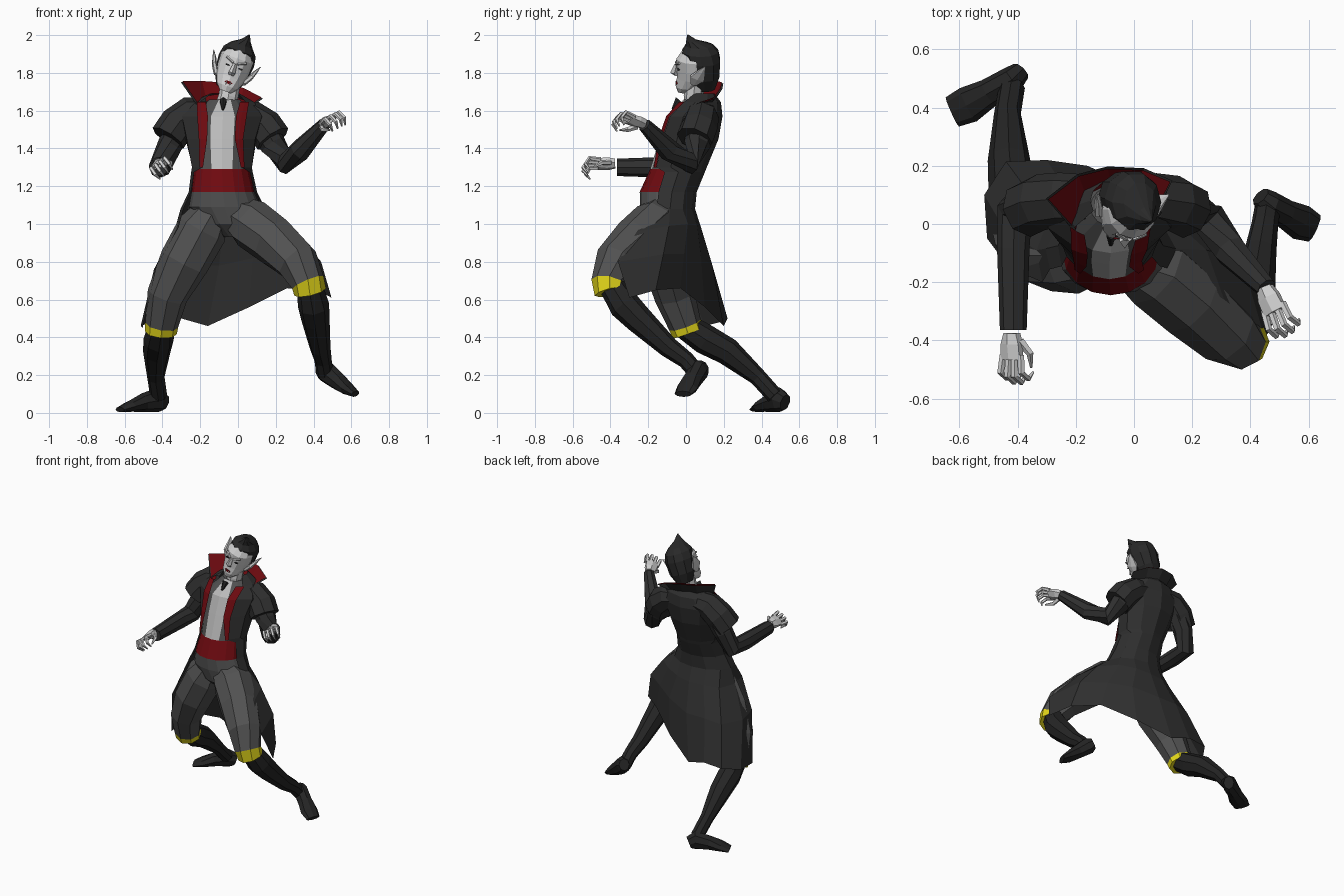
import bpy, bmesh, math
from mathutils import Vector, Matrix


def material(name, r, g, b):
    m = bpy.data.materials.new(name)
    m.diffuse_color = (r, g, b, 1)
    return m


COAT = material("coat black", .028, .028, .028)
BOOT = material("boot black", .018, .018, .018)
HAIR = material("hair black", .022, .022, .022)
GREY = material("trouser grey", .082, .082, .082)
RED = material("dark red", .155, .003, .005)
YELLOW = material("yellow trim", .75, .66, .01)
SKIN = material("pale skin", .64, .64, .64)
SHIRT = material("shirt white", .50, .50, .50)
X, Y, Z = Vector((1, 0, 0)), Vector((0, 1, 0)), Vector((0, 0, 1))


def finish(bm, name, *mats, closed=True):
    if closed:
        bmesh.ops.recalc_face_normals(bm, faces=bm.faces[:])
    me = bpy.data.meshes.new(name)
    bm.to_mesh(me)
    bm.free()
    for m in mats:
        me.materials.append(m)
    ob = bpy.data.objects.new(name, me)
    bpy.context.collection.objects.link(ob)
    return ob


def add_tube(bm, secs, n=8, ref=X, flat=False, mat=None, seg_mats=None):
    """Loft elliptical sections (x, y, z, ra[, rb]) along a path."""
    cs = [Vector(s[:3]) for s in secs]
    rings = []
    for i, s in enumerate(secs):
        u, v = X, Y
        if not flat:
            t = (cs[min(i + 1, len(cs) - 1)] - cs[max(i - 1, 0)]).normalized()
            v = (ref - t * ref.dot(t)).normalized()
            u = t.cross(v)
        ring = []
        for k in range(n):
            a = 2 * math.pi * k / n
            p = cs[i] + u * s[3] * math.cos(a) + v * s[-1] * math.sin(a)
            ring.append(bm.verts.new(mat @ p if mat else p))
        rings.append(ring)
    for i in range(len(rings) - 1):
        for k in range(n):
            j = (k + 1) % n
            f = bm.faces.new((rings[i][k], rings[i][j], rings[i + 1][j], rings[i + 1][k]))
            f.material_index = seg_mats[i] if seg_mats else 0
    bm.faces.new(rings[0][::-1])
    bm.faces.new(rings[-1]).material_index = seg_mats[-1] if seg_mats else 0


def tube(name, secs, *mats, **kw):
    bm = bmesh.new()
    add_tube(bm, secs, **kw)
    return finish(bm, name, *mats)


def sheet(name, rows, mat):
    """Open surface through rows of points."""
    bm = bmesh.new()
    vs = [[bm.verts.new(p) for p in r] for r in rows]
    for a, b in zip(vs, vs[1:]):
        for k in range(len(a) - 1):
            bm.faces.new((a[k], a[k + 1], b[k + 1], b[k]))
    return finish(bm, name, mat, closed=False)


def arc(cx, cy, z, rx, ry, a0, a1, n):
    """Arc of points; angle runs from the front (-y) round by -x to the back."""
    out = []
    for k in range(n):
        a = math.radians(a0 + (a1 - a0) * k / (n - 1))
        out.append((cx - rx * math.sin(a), cy - ry * math.cos(a), z))
    return out


# Torso: trousers top, sash, waistcoat with shirt front
bm = bmesh.new()
add_tube(bm, [(-.02, -.1, .93, .06, .06), (-.04, -.105, 1.0, .15, .12), (-.07, -.105, 1.09, .19, .138),
              (-.08, -.1, 1.17, .166, .145), (-.085, -.06, 1.29, .145, .13), (-.085, 0, 1.45, .16, .14),
              (-.08, .035, 1.57, .165, .135), (-.07, .06, 1.66, .08, .07)],
         n=16, flat=True, seg_mats=[0, 0, 0, 1, 0, 0, 0])
for f in bm.faces:
    c = f.calc_center_median()
    if c.z > 1.3 and c.y < -.02 and abs(c.x + .083) < .045:
        f.material_index = 2
finish(bm, "torso", GREY, RED, SHIRT)

# Long coat: body arcs, then spread skirt rows
body = [(-.07, .08, 1.69, .08, .07, 60), (-.08, .07, 1.645, .17, .115, 46), (-.085, .045, 1.57, .23, .148, 29),
        (-.09, .012, 1.45, .195, .16, 31), (-.085, -.04, 1.30, .165, .15, 39),
        (-.085, -.048, 1.275, .163, .148, 64),
        (-.08, -.09, 1.17, .182, .147, 68), (-.08, -.1, 1.08, .225, .148, 68)]
rows = [arc(*b[:5], b[5], 360 - b[5], 9) for b in body]
rows.append([(-.315, -.2, .98), (-.335, -.09, .97), (-.29, .03, .97), (-.19, .07, .98), (-.08, .08, .98),
             (.03, .06, .99), (.14, .01, 1.0), (.25, -.09, .99), (.31, -.26, .96)])
rows.append([(-.43, -.15, .78), (-.445, -.02, .76), (-.37, .12, .76), (-.25, .14, .78), (-.1, .14, .78),
             (.08, .08, .82), (.22, -.01, .84), (.37, -.12, .84), (.44, -.36, .80)])
rows.append([(-.505, -.05, .45), (-.515, .1, .46), (-.44, .215, .49), (-.3, .22, .5), (-.16, .2, .46),
             (.06, .1, .56), (.26, -.03, .66), (.42, -.16, .65), (.495, -.30, .61)])
sheet("coat", rows, COAT)

# Red lapels down both front edges of the coat
for nm, sg in (("left", 1), ("right", -1)):
    lap = [(b[0], b[1], b[2], b[3] + .01, b[4] + .01, sg * (b[5] - w), sg * (b[5] + 4), 3)
           for b, w in zip(body[1:5], (16, 11, 10, 4))]
    sheet(nm + "_lapel", [arc(*l) for l in lap], RED)

# Standing collar, red inside and black outside
low = [(-.2, -.02, 1.62), (-.165, .1, 1.65), (-.08, .14, 1.655), (.01, .13, 1.645), (.04, -.02, 1.61)]
top = [(-.295, .085, 1.757), (-.19, .165, 1.757), (-.09, .19, 1.75), (.03, .185, 1.72), (.125, .145, 1.67)]
sheet("collar_lining", [low, top], RED)
mid = Vector((-.08, .02, 0))
shift = lambda p: Vector(p) + (Vector((p[0], p[1], 0)) - mid).normalized() * .008 - Z * .006
sheet("collar_back", [[shift(p) for p in low], [shift(p) for p in top]], COAT)

# Neck and bow tie
tube("neck", [(-.07, .05, 1.6, .06), (-.05, .04, 1.68, .052), (-.035, .05, 1.78, .055)], SKIN)
tube("bow_tie", [(-.078, -.03, 1.65, .032, .02), (-.08, -.072, 1.605, .006, .006)], BOOT, n=6)

# Sleeves with short shoulder capes
tube("left_sleeve", [(-.27, .09, 1.57, .075), (-.36, .08, 1.42, .066), (-.41, .05, 1.305, .062),
                     (-.415, -.08, 1.30, .056), (-.415, -.365, 1.30, .046)], COAT)
tube("right_sleeve", [(.1, .08, 1.56, .075), (.185, .06, 1.42, .07), (.255, .02, 1.325, .062),
                      (.33, -.09, 1.39, .058), (.455, -.22, 1.525, .036)], COAT)
tube("left_shoulder_cape", [(-.16, .085, 1.6, .07, .085), (-.25, .085, 1.585, .092), (-.32, .075, 1.53, .098),
                            (-.37, .05, 1.455, .098)], COAT, ref=Y)
tube("right_shoulder_cape", [(.0, .085, 1.58, .07, .085), (.07, .085, 1.565, .09), (.14, .07, 1.515, .098),
                             (.185, .045, 1.45, .098)], COAT, ref=Y)


# Clawed hands: palm, curled fingers and thumb
def hand(name, pos, fwd, up, size, thumb):
    y = Vector(fwd).normalized()
    x = y.cross(Vector(up)).normalized()
    m = Matrix((x, y, x.cross(y))).transposed().to_4x4()
    m = Matrix.Translation(pos) @ m @ Matrix.Scale(size, 4)
    bm = bmesh.new()
    add_tube(bm, [(0, 0, 0, .025, .028), (0, .035, 0, .026, .04), (0, .085, 0, .018, .043)], n=6, mat=m)
    for i in range(4):
        fx, b = -.035 + .023 * i, .012 * (i in (1, 2))
        add_tube(bm, [(fx, .07, 0, .012), (fx * 1.2, .125 + b, .006, .011), (fx * 1.25, .145 + b, -.03, .010),
                      (fx * 1.1, .125 + b, -.062, .004)], n=5, mat=m)
    add_tube(bm, [(thumb * .025, .025, -.01, .015), (thumb * .05, .065, -.03, .012),
                  (thumb * .04, .11, -.05, .004)], n=5, mat=m)
    finish(bm, name, SKIN)


hand("left_hand", (-.42, -.375, 1.32), (0, -1, -.03), (-.6, 0, .8), 1.08, -1)
hand("right_hand", (.45, -.22, 1.53), (.36, -.85, .26), (-.5, .15, .85), 1.1, 1)

# Legs: trousers with yellow hem, then boots and feet
tube("left_trouser", [(-.14, -.115, 1.06, .10), (-.19, -.105, .97, .135), (-.285, -.1, .8, .132),
                      (-.375, -.06, .62, .108), (-.404, -.005, .465, .088), (-.408, .01, .425, .085)],
     GREY, YELLOW, seg_mats=[0, 0, 0, 0, 1])
tube("right_trouser", [(-.01, -.12, 1.06, .10), (.07, -.16, 1.0, .135), (.19, -.265, .91, .13),
                       (.315, -.37, .8, .116), (.37, -.412, .69, .09), (.382, -.4, .64, .086)],
     GREY, YELLOW, seg_mats=[0, 0, 0, 0, 1])
tube("left_boot", [(-.408, -.005, .46, .07), (-.42, .1, .39, .08), (-.43, .22, .325, .073),
                   (-.435, .38, .19, .046), (-.42, .47, .09, .045)], BOOT)
tube("right_boot", [(.38, -.39, .67, .07), (.4, -.325, .57, .083), (.41, -.25, .495, .075),
                    (.435, -.09, .345, .055), (.45, .0, .28, .046), (.46, .06, .21, .045)], BOOT)
tube("left_foot", [(-.39, .525, .055, .035, .045), (-.42, .495, .07, .048, .065), (-.50, .45, .055, .05, .05),
                   (-.57, .41, .035, .064, .03), (-.625, .385, .017, .055, .014)], BOOT, ref=Z)
tube("right_foot", [(.435, .095, .24, .035, .04), (.46, .07, .225, .048, .06), (.52, .035, .175, .05, .05),
                    (.575, .005, .13, .062, .035), (.62, -.015, .1, .05, .018)], BOOT, ref=Z)

# Head: tilted local frame
HEAD = Matrix.Translation((-.025, .04, 1.82)) @ Matrix.Rotation(math.radians(20), 4, 'Y')
tube("head", [(0, -.055, -.125, .032, .03), (0, -.03, -.095, .06, .064), (0, 0, -.045, .08, .088),
              (0, .01, .0, .088, .098), (0, .01, .06, .09, .1), (0, .02, .105, .07, .08)],
     SKIN, n=12, flat=True, mat=HEAD)
tube("hair", [(0, .06, -.11, .055, .055), (0, .055, -.04, .09, .085), (0, .047, .05, .099, .099),
              (0, .035, .1, .09, .1), (0, .03, .135, .06, .075), (.012, -.01, .165, .026, .03),
              (.018, -.03, .2, .003, .003)], HAIR, n=10, flat=True, mat=HEAD)
tube("nose", [(0, -.09, .03, .01, .01), (0, -.102, -.02, .018, .022), (0, -.09, -.035, .014, .012)],
     SKIN, n=4, flat=True, mat=HEAD)
tube("mouth", [(0, -.06, -.075, .022, .009), (0, -.092, -.075, .022, .009)], RED, n=6, ref=Z, mat=HEAD)
for nm, sg in (("left", -1), ("right", 1)):
    tube(nm + "_ear", [(sg * .075, .0, -.055, .014, .02), (sg * .1, .02, -.015, .014, .045),
                       (sg * .116, .042, .025, .01, .025), (sg * .132, .06, .06, .002, .003)],
         SKIN, n=6, ref=Y, mat=HEAD)
    tube(nm + "_eye", [(sg * .035, -.06, .012, .013, .005), (sg * .035, -.085, .012, .013, .005)],
         BOOT, n=6, ref=Z, mat=HEAD)
    tube(nm + "_brow", [(sg * .012, -.094, .032, .006), (sg * .055, -.075, .05, .006)],
         SKIN, n=4, ref=Z, mat=HEAD)
    tube(nm + "_fang", [(sg * .011, -.091, -.072, .004), (sg * .011, -.094, -.09, .001)],
         SKIN, n=4, mat=HEAD)
